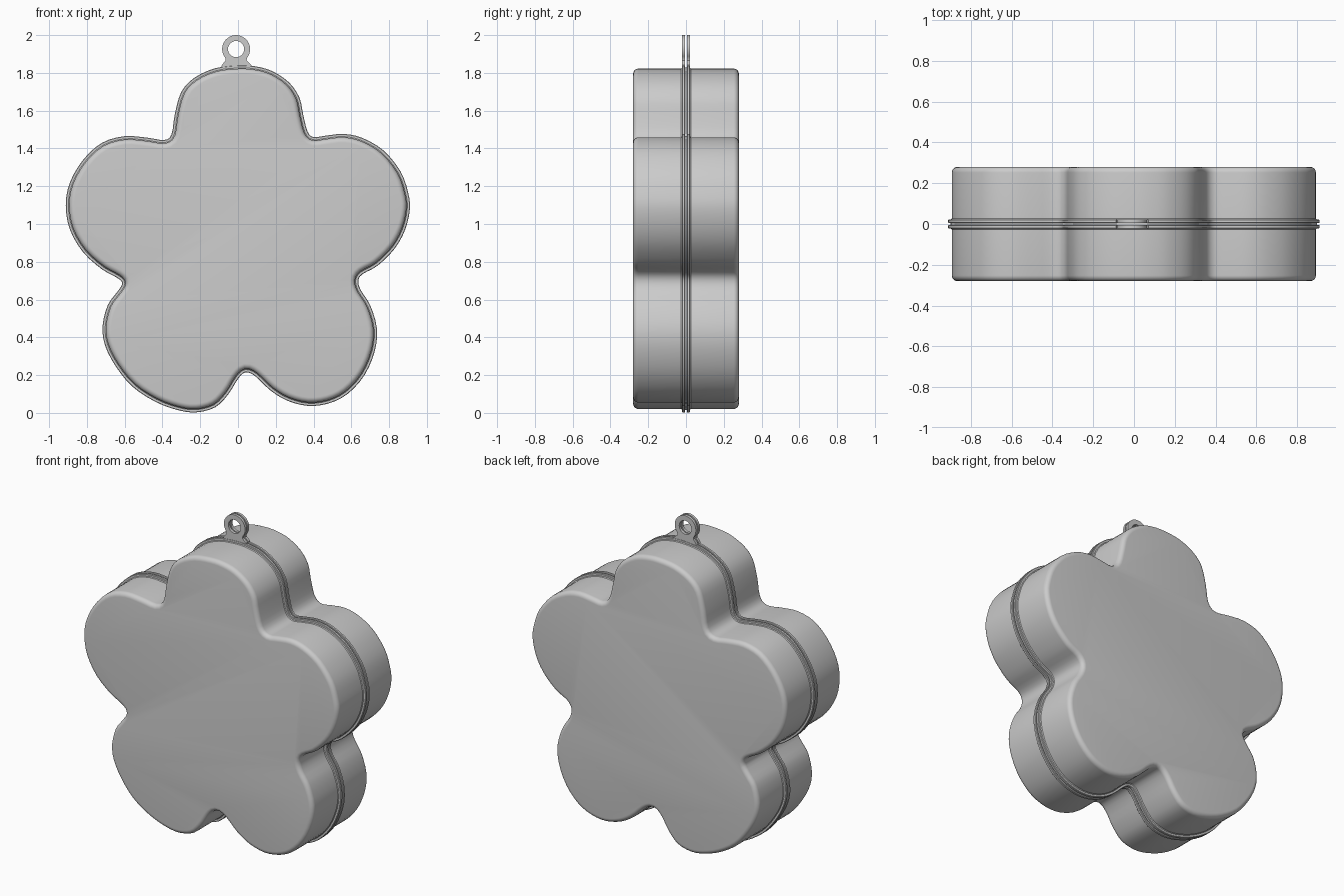
import bpy, bmesh, math
from mathutils import Vector

if "Cube" in bpy.data.objects:
    bpy.data.objects.remove(bpy.data.objects["Cube"])

# Five-petal outline in the x-z plane, clockwise from the top
OUTLINE = [
    (0, 1.84), (.09, 1.835), (.18, 1.81), (.27, 1.75), (.325, 1.67), (.345, 1.58), (.368, 1.49),
    (.4, 1.46), (.46, 1.467), (.56, 1.477), (.66, 1.455), (.77, 1.39), (.86, 1.28), (.9, 1.17),
    (.91, 1.08), (.885, .97), (.83, .87), (.74, .78), (.66, .735), (.637, .70), (.65, .65),
    (.7, .57), (.735, .45), (.725, .33), (.67, .2), (.58, .1), (.48, .05), (.37, .037),
    (.26, .065), (.17, .12), (.09, .195), (.04, .215), (0, .18), (-.05, .1), (-.12, .03),
    (-.22, .003), (-.32, .015), (-.44, .06), (-.56, .14), (-.65, .25), (-.705, .36), (-.717, .46),
    (-.69, .57), (-.64, .64), (-.613, .685), (-.64, .715), (-.72, .76), (-.82, .85), (-.89, .97),
    (-.912, 1.1), (-.89, 1.22), (-.82, 1.34), (-.72, 1.43), (-.6, 1.465), (-.48, 1.457),
    (-.39, 1.445), (-.352, 1.475), (-.335, 1.58), (-.3, 1.7), (-.23, 1.775), (-.12, 1.825)]


def smooth_loop(pts, steps):
    """Closed Catmull-Rom resampling."""
    p = [Vector(q) for q in pts]
    n, out = len(p), []
    for i in range(n):
        a, b, c, d = p[i - 1], p[i], p[(i + 1) % n], p[(i + 2) % n]
        for k in range(steps):
            t = k / steps
            out.append(.5 * (2 * b + (c - a) * t + (2 * a - 5 * b + 4 * c - d) * t * t
                             + (3 * b - a - 3 * c + d) * t ** 3))
    return out


def inset(loop, d):
    """Move a clockwise loop inward by d."""
    out = []
    for i, p in enumerate(loop):
        t = (loop[(i + 1) % len(loop)] - loop[i - 1]).normalized()
        out.append(p + Vector((t.y, -t.x)) * d)
    return out


def finish(obj, angle):
    bpy.ops.object.select_all(action='DESELECT')
    obj.select_set(True)
    bpy.context.view_layer.objects.active = obj
    bpy.ops.object.shade_smooth_by_angle(angle=math.radians(angle))


def loft(name, loop, section):
    """Stack inset copies of the loop along y and cap both ends."""
    bm = bmesh.new()
    rings = [[bm.verts.new((p.x, y, p.y)) for p in inset(loop, d)] for d, y in section]
    n = len(loop)
    for r, s in zip(rings, rings[1:]):
        for i in range(n):
            j = (i + 1) % n
            bm.faces.new((r[i], r[j], s[j], s[i]))
    bm.faces.new(rings[0])
    bm.faces.new(rings[-1])
    bmesh.ops.recalc_face_normals(bm, faces=bm.faces)
    me = bpy.data.meshes.new(name)
    bm.to_mesh(me)
    bm.free()
    obj = bpy.data.objects.new(name, me)
    bpy.context.collection.objects.link(obj)
    finish(obj, 35)


def hanging_tab(name, y):
    """Flat eyelet plate with a flared neck and a round hole."""
    cx, cz, r = -.01, 1.926, .074
    outer = [(cx + r * math.cos(a), cz + r * math.sin(a))
             for a in [math.radians(-40 + 260 * i / 28) for i in range(29)]]
    outer += [(cx - .056, 1.865), (cx - .075, 1.843), (cx - .08, 1.818),
              (cx + .085, 1.818), (cx + .08, 1.843), (cx + .056, 1.865)]
    hole = [(cx + .043 * math.cos(a), cz + .043 * math.sin(a))
            for a in [math.tau * i / 24 for i in range(24)]]
    cu = bpy.data.curves.new(name, 'CURVE')
    cu.dimensions, cu.fill_mode = '2D', 'BOTH'
    cu.extrude = .0085
    for pts in (outer, hole):
        s = cu.splines.new('POLY')
        s.points.add(len(pts) - 1)
        for q, (x, z) in zip(s.points, pts):
            q.co = (x, z, 0, 1)
        s.use_cyclic_u = True
    obj = bpy.data.objects.new(name, cu)
    obj.rotation_euler = (math.pi / 2, 0, 0)
    obj.location.y = y
    bpy.context.collection.objects.link(obj)
    bpy.ops.object.select_all(action='DESELECT')
    obj.select_set(True)
    bpy.context.view_layer.objects.active = obj
    bpy.ops.object.convert(target='MESH')
    finish(bpy.context.object, 35)


# Half section: rounded face edge, straight wall, thin lip, recessed seam
R = .028
half = [(.018 + R * (1 - math.sin(a)), .28 - R * (1 - math.cos(a)))
        for a in [math.pi / 2 * i / 6 for i in range(7)]]
half += [(.018, .027), (.014, .022), (.003, .022), (0, .019),
         (0, .007), (.003, .004), (.012, .004), (.012, 0)]

loop = smooth_loop(OUTLINE, 3)
for side, s in (("front", -1), ("back", 1)):
    loft(side + "_shell", loop, [(d, s * y) for d, y in half])
    hanging_tab(side + "_hanging_tab", s * .0125)
